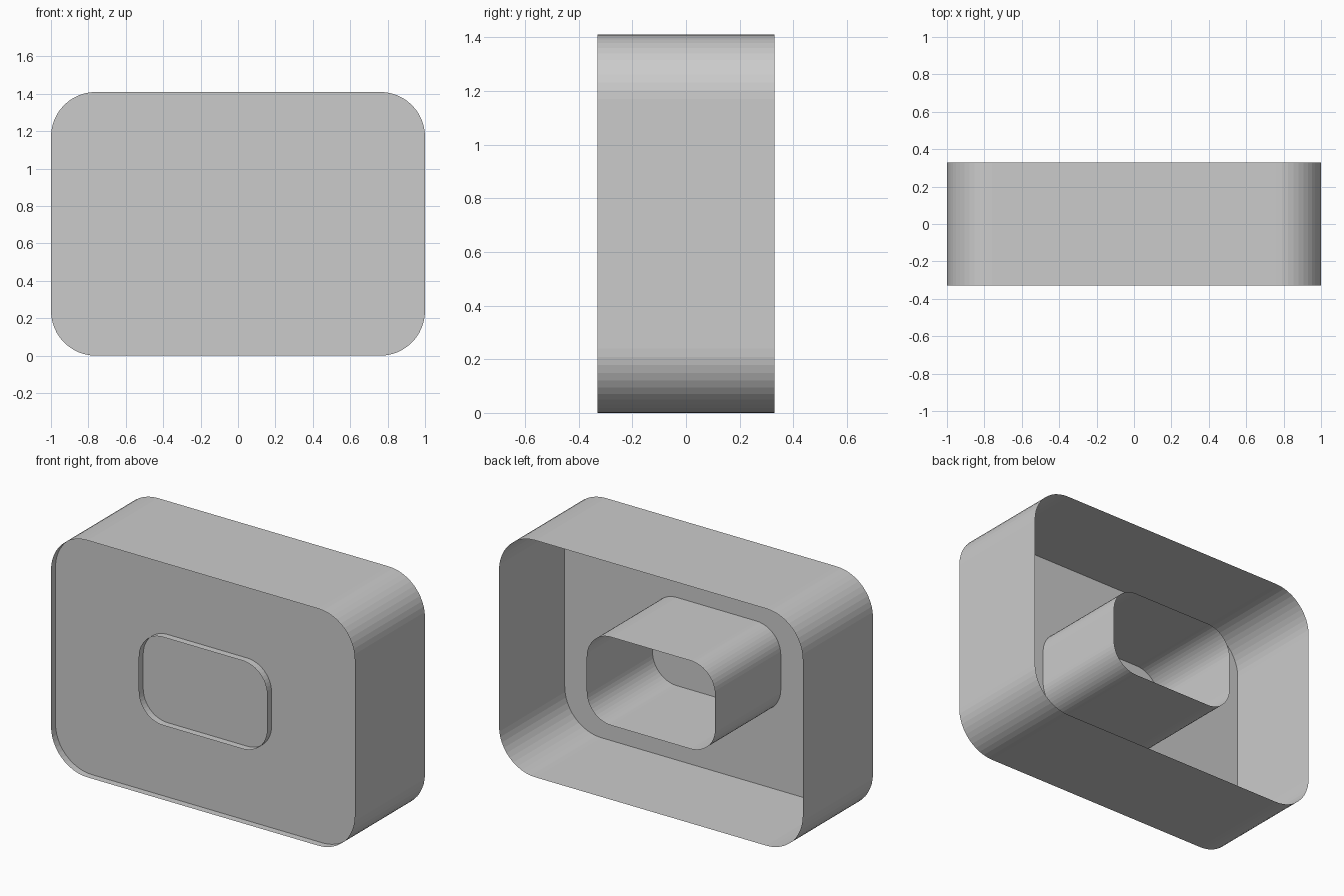
import bpy, bmesh
from math import cos, sin, pi

if "Cube" in bpy.data.objects:
    bpy.data.objects.remove(bpy.data.objects["Cube"])

CENTRE_Z = 0.705
FRONT, BACK, PLATE_Y = -0.33, 0.33, -0.288


def outline(width, height, radius, steps=12):
    """Rounded rectangle as (x, z) points, counter-clockwise from the front."""
    pts = []
    for k, (sx, sz) in enumerate([(1, 1), (-1, 1), (-1, -1), (1, -1)]):
        cx, cz = sx * (width / 2 - radius), sz * (height / 2 - radius)
        for i in range(steps + 1):
            a = (k + i / steps) * pi / 2
            pts.append((cx + radius * cos(a), CENTRE_Z + cz + radius * sin(a)))
    return pts


def finish(name, bm):
    mesh = bpy.data.meshes.new(name)
    bm.to_mesh(mesh)
    bm.free()
    obj = bpy.data.objects.new(name, mesh)
    bpy.context.collection.objects.link(obj)
    return obj


def sleeve(name, pts):
    """Open-ended thin wall running from front to back."""
    bm = bmesh.new()
    front = [bm.verts.new((x, FRONT, z)) for x, z in pts]
    back = [bm.verts.new((x, BACK, z)) for x, z in pts]
    for i in range(len(pts)):
        j = (i + 1) % len(pts)
        bm.faces.new((front[i], back[i], back[j], front[j]))
    bm.normal_update()
    return finish(name, bm)


def panel(name, pts, y):
    bm = bmesh.new()
    bm.faces.new([bm.verts.new((x, y, z)) for x, z in pts])
    return finish(name, bm)


outer = outline(2.0, 1.41, 0.24)
inner = outline(0.845, 0.525, 0.16)

# Outer wall and central tube, both open at front and back
sleeve("outer_wall", outer)
sleeve("inner_tube", inner)

# Panel set slightly behind the front rims
panel("front_panel", outer, PLATE_Y)
